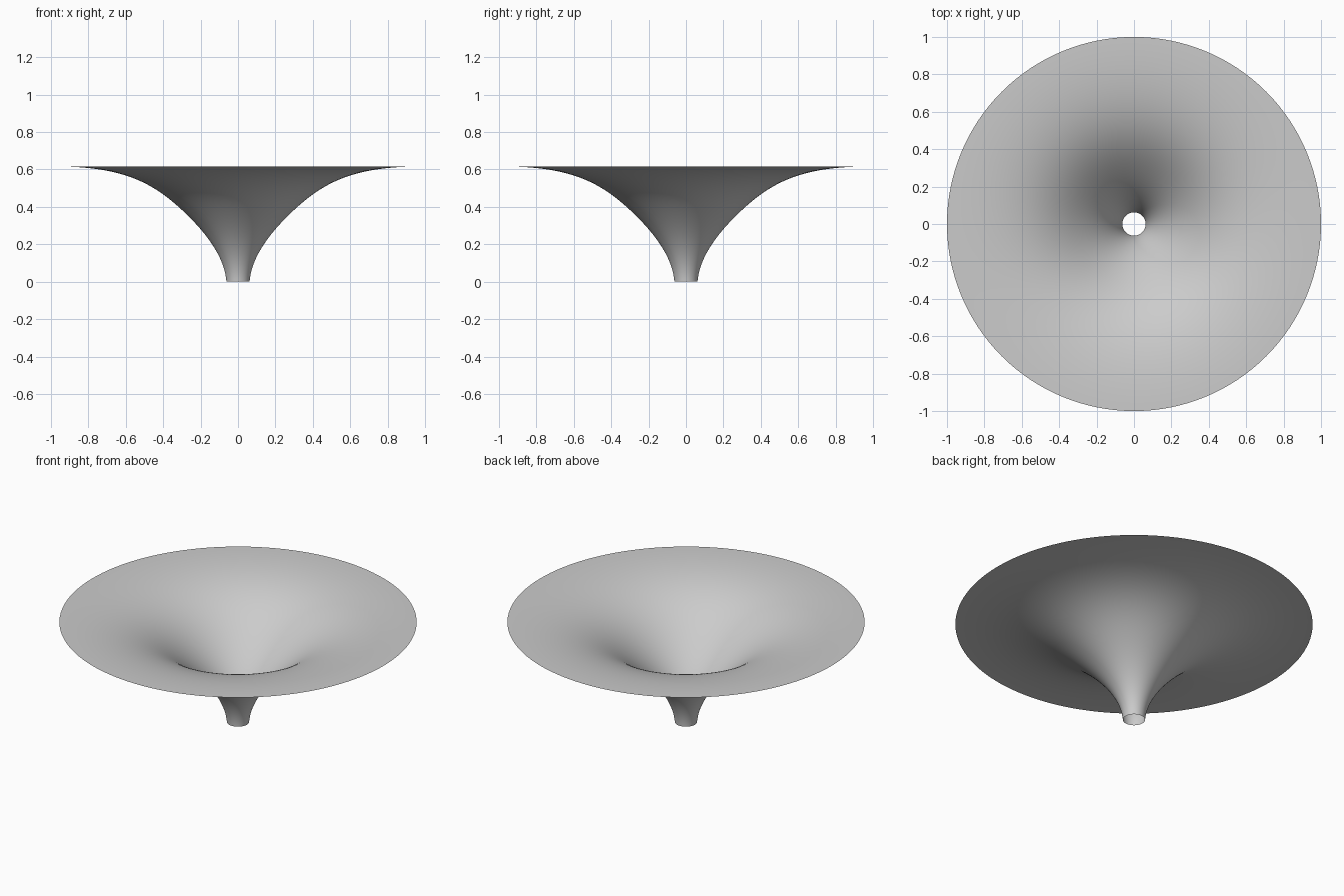
import bpy, bmesh, math
from mathutils import Vector
from mathutils.geometry import interpolate_bezier

SEGMENTS = 128

cube = bpy.data.objects.get("Cube")
if cube:
    bpy.data.objects.remove(cube)

# Plain grey material
grey = bpy.data.materials.new("light_grey")
grey.use_nodes = True
colour = (0.6, 0.6, 0.6, 1)
grey.diffuse_color = colour
grey.node_tree.nodes["Principled BSDF"].inputs["Base Color"].default_value = colour

# Flared profile: upright at the spout, level at the rim
spout = [(0.062, 0), (0.07, 0.11), (0.14, 0.23), (0.28, 0.365)]
flare = [(0.28, 0.365), (0.46, 0.538), (0.62, 0.617), (1, 0.617)]


def bezier(points, count):
    return interpolate_bezier(*[Vector((r, 0, z)) for r, z in points], count)


profile = bezier(spout, 25)[:-1] + bezier(flare, 33)

# Spin the profile into a thin open funnel
bm = bmesh.new()
verts = [bm.verts.new(p) for p in profile]
edges = [bm.edges.new(pair) for pair in zip(verts, verts[1:])]
bmesh.ops.spin(bm, geom=verts + edges, cent=(0, 0, 0), axis=(0, 0, 1),
               angle=math.tau, steps=SEGMENTS, use_merge=True)
bmesh.ops.remove_doubles(bm, verts=bm.verts, dist=1e-5)
bm.normal_update()

# Face the funnel's inside upward
if sum(f.normal.z for f in bm.faces) < 0:
    bmesh.ops.reverse_faces(bm, faces=bm.faces)
for face in bm.faces:
    face.smooth = True

mesh = bpy.data.meshes.new("funnel")
bm.to_mesh(mesh)
bm.free()
mesh.materials.append(grey)
funnel = bpy.data.objects.new("funnel", mesh)
bpy.context.collection.objects.link(funnel)
